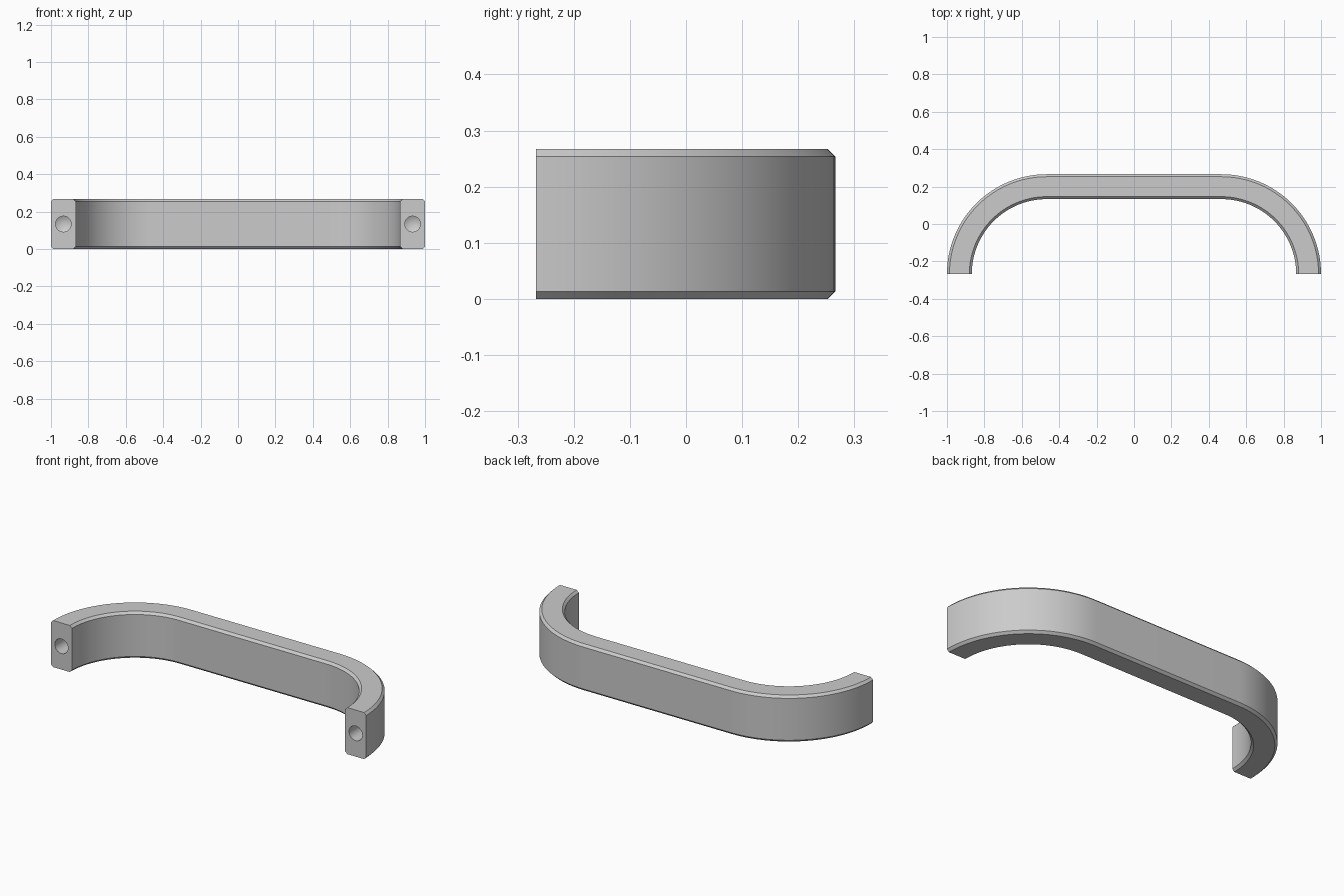
import bpy, bmesh
from math import sin, cos, pi, radians
from mathutils import Matrix, Vector

cube = bpy.data.objects.get("Cube")
if cube:
    bpy.data.objects.remove(cube, do_unlink=True)

HEIGHT = 0.267      # bar height along z
THICK = 0.133       # bar thickness
CHAMFER = 0.0133
RADIUS = 0.533      # outer bend radius
BEND_X = 1 - RADIUS
BASE_Y = -0.267     # mounting face
STEPS = 32

metal = bpy.data.materials.new("grey metal")
metal.use_nodes = True
colour = (0.6, 0.6, 0.6, 1)
metal.diffuse_color = colour
metal.node_tree.nodes["Principled BSDF"].inputs["Base Color"].default_value = colour


def make_object(name, bm):
    bmesh.ops.recalc_face_normals(bm, faces=bm.faces)
    mesh = bpy.data.meshes.new(name)
    bm.to_mesh(mesh)
    bm.free()
    mesh.materials.append(metal)
    obj = bpy.data.objects.new(name, mesh)
    bpy.context.collection.objects.link(obj)
    return obj


# Chamfered rectangular section as (bend radius, z)
section = []
for r, z, dr, dz in ((RADIUS, 0, -1, 1), (RADIUS, HEIGHT, -1, -1),
                     (RADIUS - THICK, HEIGHT, 1, -1), (RADIUS - THICK, 0, 1, 1)):
    pair = [(r + dr * CHAMFER, z), (r, z + dz * CHAMFER)]
    section += pair if dr * dz < 0 else pair[::-1]

# Path stations: two quarter bends joined by the straight grip
stations = [(BEND_X, i * pi / 2 / STEPS) for i in range(STEPS + 1)]
stations += [(-BEND_X, pi / 2 + i * pi / 2 / STEPS) for i in range(STEPS + 1)]

# Sweep the section along the path and cap the mounting faces
bm = bmesh.new()
rings = [[bm.verts.new((cx + r * cos(a), BASE_Y + r * sin(a), z)) for r, z in section]
         for cx, a in stations]
n = len(section)
for a, b in zip(rings, rings[1:]):
    for i in range(n):
        bm.faces.new((a[i], a[(i + 1) % n], b[(i + 1) % n], b[i]))
bm.faces.new(rings[0])
bm.faces.new(rings[-1])
handle = make_object("pull_handle", bm)


# Blind drilled screw holes with conical bottoms
def drill(name, x, radius=0.042, depth=0.11, tip=0.024, lead=0.05):
    bm = bmesh.new()
    count = 32
    profile = [(radius, -lead), (radius, depth)]
    loops = [[bm.verts.new((x + r * cos(2 * pi * i / count), BASE_Y + d,
                            HEIGHT / 2 + r * sin(2 * pi * i / count)))
              for i in range(count)] for r, d in profile]
    point = bm.verts.new((x, BASE_Y + depth + tip, HEIGHT / 2))
    for i in range(count):
        j = (i + 1) % count
        bm.faces.new((loops[0][i], loops[0][j], loops[1][j], loops[1][i]))
        bm.faces.new((loops[1][i], loops[1][j], point))
    bm.faces.new(loops[0])
    return make_object(name, bm)


bpy.context.view_layer.objects.active = handle
handle.select_set(True)
for side, name in ((1, "left"), (-1, "right")):
    cutter = drill(name + "_hole_cutter", side * (1 - THICK / 2))
    cutter.hide_render = True
    mod = handle.modifiers.new(name + " screw hole", 'BOOLEAN')
    mod.operation = 'DIFFERENCE'
    mod.solver = 'EXACT'
    mod.object = cutter
    bpy.ops.object.modifier_apply(modifier=mod.name)
    bpy.data.objects.remove(cutter, do_unlink=True)

# Smooth bends, crisp chamfers
bpy.ops.object.select_all(action='DESELECT')
handle.select_set(True)
bpy.ops.object.shade_smooth_by_angle(angle=radians(25))
